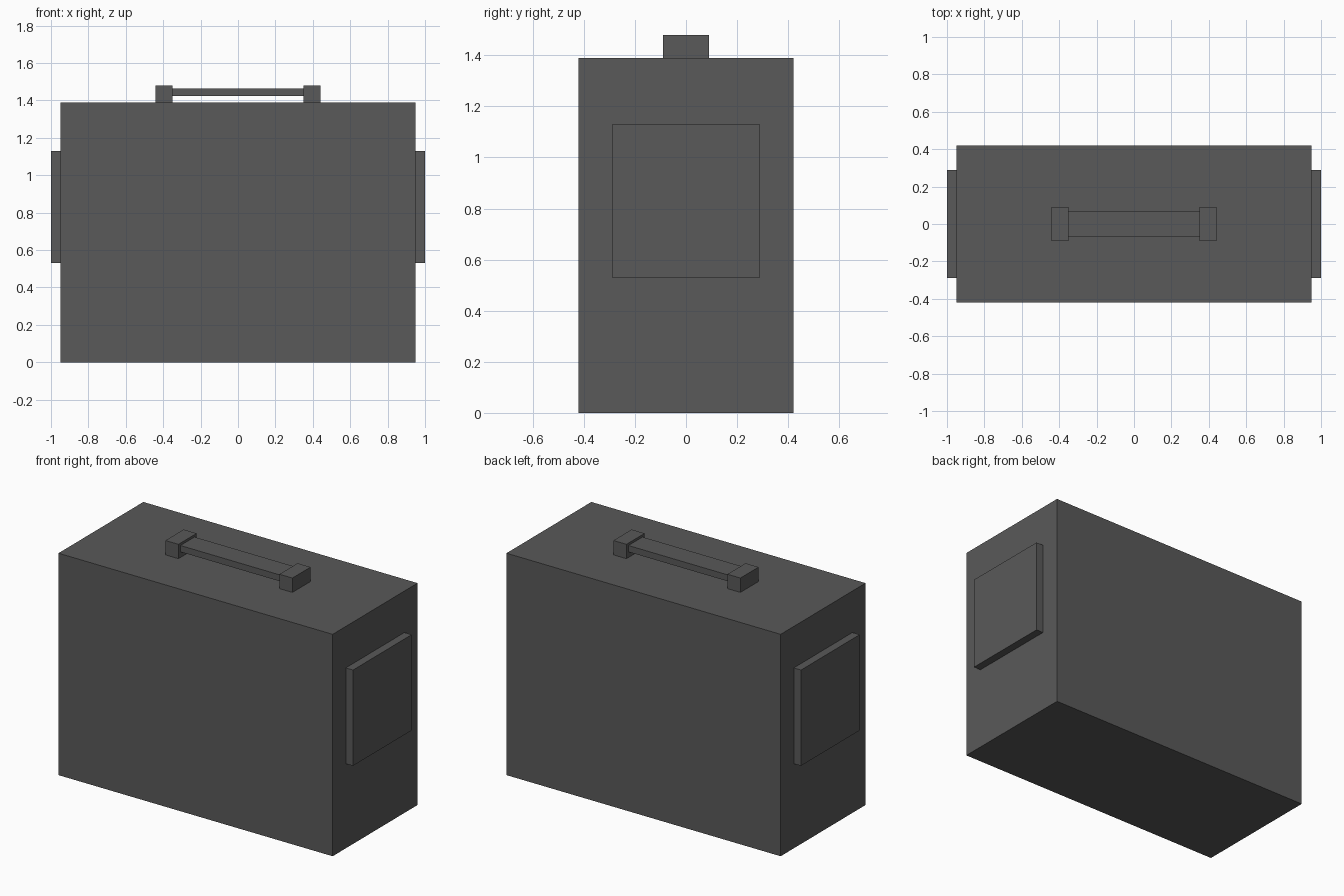
import bpy

# Remove the default cube
cube = bpy.data.objects.get("Cube")
if cube:
    bpy.data.objects.remove(cube, do_unlink=True)

# Single dark grey material
GREY = (0.1, 0.1, 0.1, 1.0)
grey = bpy.data.materials.new("dark_grey")
grey.use_nodes = True
grey.diffuse_color = GREY
bsdf = next(n for n in grey.node_tree.nodes if n.type == "BSDF_PRINCIPLED")
bsdf.inputs["Base Color"].default_value = GREY


def box(name, low, high):
    """Add a flat-shaded box spanning two opposite corners."""
    centre = [(a + b) / 2 for a, b in zip(low, high)]
    bpy.ops.mesh.primitive_cube_add(size=1, location=centre)
    obj = bpy.context.object
    obj.name = name
    obj.scale = [b - a for a, b in zip(low, high)]
    bpy.ops.object.transform_apply(location=False, rotation=False, scale=True)
    obj.data.materials.append(grey)
    return obj


BODY_X, BODY_Y, BODY_TOP = 0.95, 0.42, 1.39
PLATE_Y = 0.29
MOUNT_IN, MOUNT_OUT, MOUNT_Y = 0.35, 0.44, 0.09
BAR_Y = 0.07

# Main case
box("case_body", (-BODY_X, -BODY_Y, 0), (BODY_X, BODY_Y, BODY_TOP))

# Side plates and handle mounts, one of each per side
for side, sign in (("left", 1), ("right", -1)):
    x0, x1 = sorted((sign * BODY_X, sign))
    box(side + "_side_plate", (x0, -PLATE_Y, 0.53), (x1, PLATE_Y, 1.13))
    x0, x1 = sorted((sign * MOUNT_IN, sign * MOUNT_OUT))
    box(side + "_handle_mount", (x0, -MOUNT_Y, BODY_TOP), (x1, MOUNT_Y, 1.48))

# Grip bar between the mounts, clear of the lid
box("handle_grip", (-MOUNT_IN, -BAR_Y, 1.425), (MOUNT_IN, BAR_Y, 1.465))
